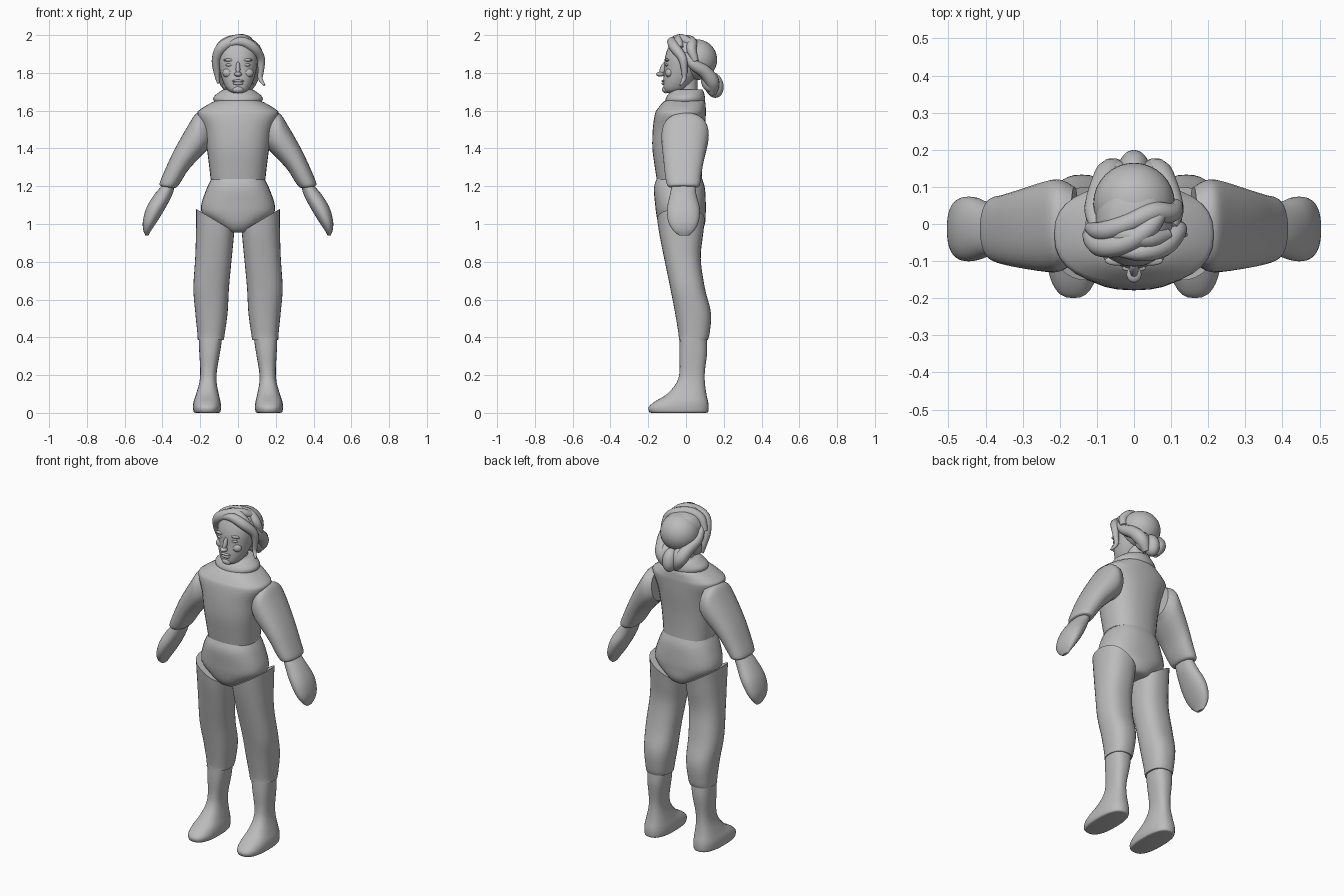
import bpy, math
from mathutils import Vector

cube = bpy.data.objects.get("Cube")
if cube:
    bpy.data.objects.remove(cube, do_unlink=True)

GREY = (0.5, 0.5, 0.5, 1)
grey = bpy.data.materials.new("plain grey")
grey.use_nodes = True
grey.diffuse_color = GREY
grey.node_tree.nodes["Principled BSDF"].inputs["Base Color"].default_value = GREY


def finish(obj, angle=50):
    """Give an object its colour and smooth shading."""
    obj.data.materials.append(grey)
    bpy.ops.object.select_all(action='DESELECT')
    obj.select_set(True)
    bpy.context.view_layer.objects.active = obj
    bpy.ops.object.shade_smooth_by_angle(angle=math.radians(angle))
    return obj


def spline(rows, steps=4):
    """Catmull-Rom interpolation between rows of numbers."""
    out = []
    for i in range(len(rows) - 1):
        a, b, c, d = (rows[min(max(i + k, 0), len(rows) - 1)] for k in (-1, 0, 1, 2))
        for s in range(steps):
            t = s / steps
            out.append([q + t / 2 * (r - p + t * (2 * p - 5 * q + 4 * r - u
                        + t * (3 * (q - r) + u - p)))
                        for p, q, r, u in zip(a, b, c, d)])
    return out + [rows[-1]]


def loft(name, rings, power=2.0, sides=32, side=1):
    """Skin rings given as inner x, inner z, outer x, outer z, front y, back y."""
    verts, faces = [], []
    rings = spline(rings)
    for x0, z0, x1, z1, y0, y1 in rings:
        for k in range(sides):
            a = math.tau * k / sides
            c, s = (math.copysign(abs(f) ** (2 / power), f)
                    for f in (math.cos(a), math.sin(a)))
            t = (c + 1) / 2
            verts.append((side * (x0 + (x1 - x0) * t), (y0 + y1) / 2 + s * (y1 - y0) / 2,
                          z0 + (z1 - z0) * t))
    for i in range(len(rings) - 1):
        for k in range(sides):
            n = (k + 1) % sides
            faces.append((i * sides + k, i * sides + n,
                          (i + 1) * sides + n, (i + 1) * sides + k))
    faces.append(tuple(reversed(range(sides))))
    faces.append(tuple(range(len(verts) - sides, len(verts))))
    mesh = bpy.data.meshes.new(name)
    mesh.from_pydata(verts, [], faces)
    obj = bpy.data.objects.new(name, mesh)
    bpy.context.collection.objects.link(obj)
    # Make every skin face outwards
    bpy.context.view_layer.objects.active = obj
    obj.select_set(True)
    bpy.ops.object.mode_set(mode='EDIT')
    bpy.ops.mesh.select_all(action='SELECT')
    bpy.ops.mesh.normals_make_consistent(inside=False)
    bpy.ops.object.mode_set(mode='OBJECT')
    return finish(obj)


def body(name, rows, power=2.0):
    """Symmetric loft from rows of half width, front y, back y, height."""
    return loft(name, [(-w, z, w, z, y0, y1) for w, y0, y1, z in rows], power)


def level(rows):
    """Level rings from rows of inner x, outer x, front y, back y, height."""
    return [(x0, z, x1, z, y0, y1) for x0, x1, y0, y1, z in rows]


def ball(name, place, size, tilt=0):
    bpy.ops.mesh.primitive_uv_sphere_add(segments=32, ring_count=20, location=place,
                                         rotation=(tilt, 0, 0))
    obj = bpy.context.object
    obj.name = name
    obj.scale = size
    return finish(obj, 180)


def lock(name, points, thick):
    """Tapered lock of hair; points are x, y, z and relative thickness."""
    data = bpy.data.curves.new(name, 'CURVE')
    data.dimensions = '3D'
    data.bevel_depth = thick
    data.bevel_resolution = 4
    data.use_fill_caps = True
    path = spline(points, 6)
    line = data.splines.new('POLY')
    line.points.add(len(path) - 1)
    for p, (x, y, z, r) in zip(line.points, path):
        p.co = (x, y, z, 1)
        p.radius = r
    obj = bpy.data.objects.new(name, data)
    bpy.context.collection.objects.link(obj)
    bpy.ops.object.select_all(action='DESELECT')
    obj.select_set(True)
    bpy.context.view_layer.objects.active = obj
    bpy.ops.object.convert(target='MESH')
    return finish(bpy.context.object)


# Trunk
body("torso", [(.145, -.155, .085, 1.235), (.152, -.165, .085, 1.3), (.165, -.178, .09, 1.4),
               (.182, -.176, .1, 1.5), (.215, -.165, .105, 1.58), (.195, -.15, .105, 1.61),
               (.125, -.115, .1, 1.65), (.08, -.08, .08, 1.66)], 2.4)
body("pelvis", [(.14, -.155, .085, 1.24), (.165, -.17, .1, 1.19), (.195, -.163, .105, 1.1),
                (.185, -.157, .104, 1.05), (.12, -.145, .1, 1.0), (.075, -.12, .08, .965),
                (.05, -.09, .05, .955)], 2.4)
body("collar", [(.1, -.09, .085, 1.635), (.127, -.108, .1, 1.65), (.127, -.102, .1, 1.675),
                (.085, -.075, .09, 1.708), (.065, -.06, .075, 1.712)])
body("neck", [(.055, -.05, .065, 1.62), (.05, -.05, .06, 1.7), (.05, -.05, .06, 1.78)])

# Limbs, built once for each side
for side, word in ((1, "left"), (-1, "right")):
    loft(word + "_arm", [(.15, 1.4, .17, 1.585, -.1, .1), (.17, 1.385, .22, 1.585, -.125, .118),
                         (.19, 1.365, .262, 1.525, -.13, .118),
                         (.26, 1.29, .336, 1.395, -.12, .095),
                         (.305, 1.22, .385, 1.29, -.11, .08),
                         (.325, 1.195, .415, 1.215, -.1, .073),
                         (.34, 1.19, .405, 1.2, -.085, .058)], 2.3, side=side)
    loft(word + "_hand", [(.335, 1.2, .395, 1.21, -.075, .05), (.35, 1.15, .44, 1.16, -.085, .055),
                          (.39, 1.075, .483, 1.09, -.1, .073), (.43, 1.01, .503, 1.02, -.095, .068),
                          (.46, .965, .502, .97, -.07, .045), (.475, .938, .49, .938, -.035, .015)],
         2.2, side=side)
    loft(word + "_leg", [(.02, .96, .222, 1.08, -.152, .1), (.025, .9, .222, .98, -.14, .09),
                         (.035, .8, .226, .83, -.115, .078), (.048, .66, .236, .66, -.083, .1),
                         (.055, .53, .226, .53, -.058, .132), (.07, .42, .215, .42, -.04, .125),
                         (.076, .385, .213, .385, -.038, .115)], 2.4, side=side)
    loft(word + "_boot", level([(.085, .208, -.033, .11, .39), (.095, .205, -.035, .112, .32),
                                (.112, .2, -.034, .1, .22), (.113, .205, -.05, .1, .16),
                                (.102, .222, -.1, .108, .1), (.093, .235, -.165, .117, .06),
                                (.09, .238, -.198, .12, .03), (.094, .234, -.194, .117, .005),
                                (.105, .22, -.18, .105, 0)]), 2.5, side=side)

# Head and face
body("head", [(.025, -.105, -.04, 1.693), (.055, -.118, .0, 1.71), (.08, -.12, .04, 1.755),
              (.098, -.115, .08, 1.82), (.104, -.113, .1, 1.87), (.1, -.1, .11, 1.92),
              (.07, -.075, .09, 1.965), (.02, -.02, .04, 1.982)], 2.2)
ball("nose_bridge", (0, -.122, 1.82), (.012, .016, .042), -.35)
ball("nose_tip", (0, -.136, 1.793), (.02, .022, .013))
ball("upper_lip", (0, -.119, 1.757), (.032, .01, .007))
ball("lower_lip", (0, -.119, 1.744), (.027, .01, .008))
ball("chin", (0, -.105, 1.712), (.03, .022, .02))
for side, word in ((1, "left"), (-1, "right")):
    ball(word + "_eye", (side * .045, -.1, 1.842), (.021, .011, .008))
    ball(word + "_brow", (side * .046, -.099, 1.868), (.032, .013, .008))
    ball(word + "_cheek", (side * .052, -.088, 1.8), (.03, .022, .025))

# Hair: cap, swept fringe, side locks and knot behind
ball("hair_cap", (0, .055, 1.87), (.11, .11, .108))
lock("right_fringe", [(.08, .04, 1.95, .5), (.04, -.01, 1.975, .9), (-.02, -.05, 1.97, 1),
                      (-.085, -.06, 1.935, 1), (-.115, -.035, 1.87, .8),
                      (-.112, -.015, 1.8, .55), (-.105, -.01, 1.745, .2)], .03)
lock("crown_lock", [(-.12, -.01, 1.88, .5), (-.085, -.02, 1.945, .9), (-.02, -.0, 1.975, .9),
                    (.05, .03, 1.96, 1), (.1, .03, 1.92, .9), (.115, .05, 1.86, .6)], .029)
lock("left_fringe", [(-.04, -.075, 1.955, .5), (.02, -.075, 1.965, .9), (.08, -.06, 1.935, 1),
                     (.118, -.02, 1.88, .85), (.122, -.01, 1.82, .6),
                     (.118, -.01, 1.77, .45), (.14, -.03, 1.735, .2)], .028)
lock("top_lock", [(-.07, -.05, 1.945, .6), (-.02, -.03, 1.972, 1), (.04, -.04, 1.97, 1),
                  (.09, -.03, 1.93, .7)], .026)
for side, word in ((1, "left"), (-1, "right")):
    lock(word + "_back_lock", [(side * .1, -.01, 1.9, .6), (side * .105, .04, 1.845, 1),
                               (side * .085, .1, 1.805, 1.2), (side * .06, .14, 1.75, 1.3),
                               (side * .03, .14, 1.69, .7)], .029)
    ball(word + "_knot", (side * .045, .125, 1.755), (.04, .045, .06), .3)
ball("middle_knot", (0, .148, 1.735), (.042, .05, .068), .25)
